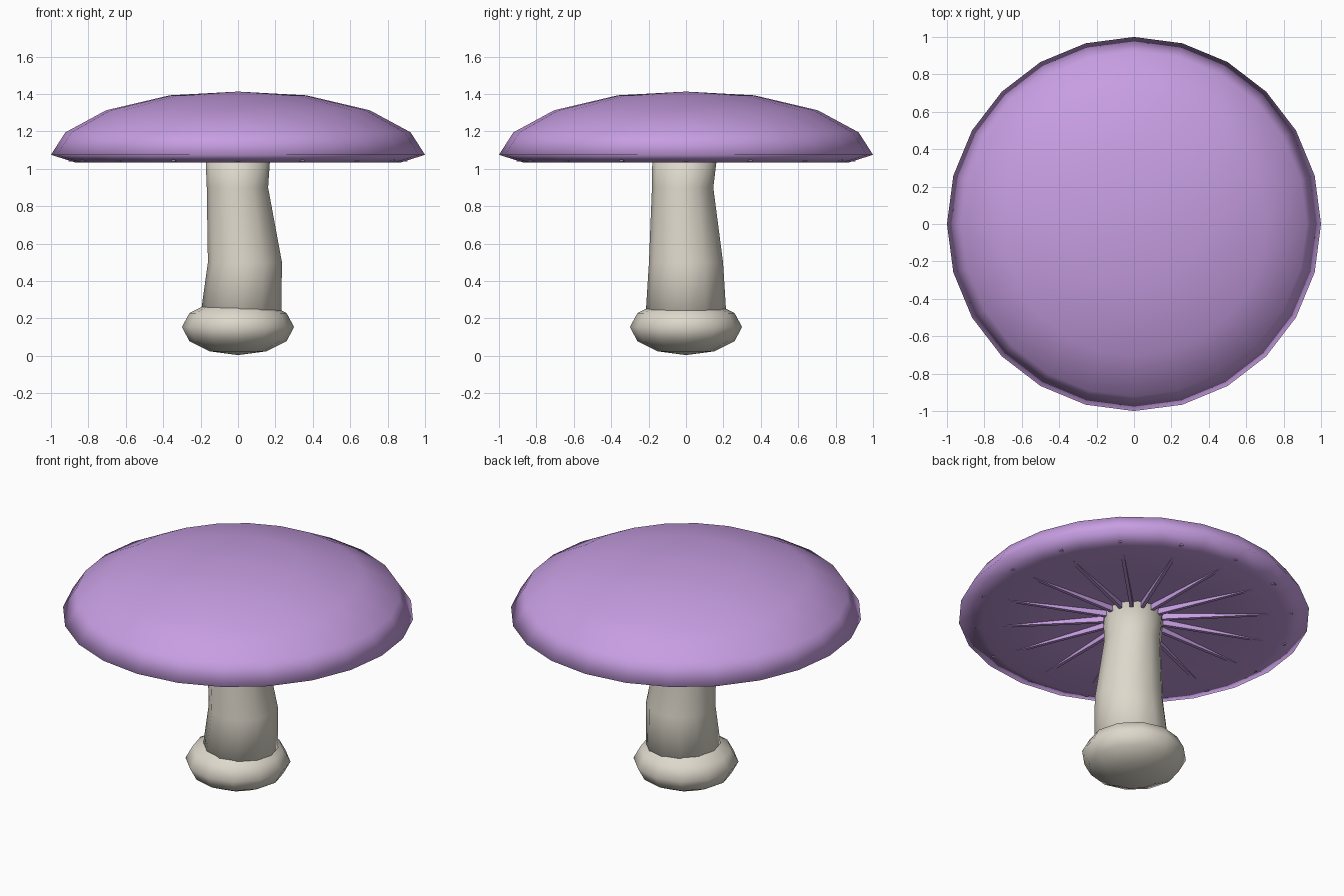
import bpy
import bmesh
from math import sin, cos, pi
from mathutils import Matrix

old = bpy.data.objects.get("Cube")
if old:
    bpy.data.objects.remove(old, do_unlink=True)


def material(name, rgb):
    mat = bpy.data.materials.new(name)
    mat.use_nodes = True
    mat.diffuse_color = (*rgb, 1)
    mat.node_tree.nodes["Principled BSDF"].inputs["Base Color"].default_value = (*rgb, 1)
    return mat


def finish(bm, name, mat, smooth):
    bmesh.ops.recalc_face_normals(bm, faces=bm.faces[:])
    for f in bm.faces:
        f.smooth = smooth
    mesh = bpy.data.meshes.new(name)
    bm.to_mesh(mesh)
    bm.free()
    mesh.materials.append(mat)
    obj = bpy.data.objects.new(name, mesh)
    bpy.context.collection.objects.link(obj)
    return obj


def loft(name, rings, sides, mat):
    """Join circles (radius, z, x, y); a zero radius makes a pole."""
    bm = bmesh.new()
    loops = []
    for r, z, x, y in rings:
        n = sides if r > 0 else 1
        loops.append([bm.verts.new((x + r * cos(2 * pi * i / sides),
                                    y + r * sin(2 * pi * i / sides), z))
                      for i in range(n)])
    for a, b in zip(loops, loops[1:]):
        for i in range(sides):
            j = (i + 1) % sides
            corners = [a[i % len(a)], a[j % len(a)], b[j % len(b)], b[i % len(b)]]
            bm.faces.new(list(dict.fromkeys(corners)))
    for end in (loops[0], loops[-1]):
        if len(end) > 1:
            bm.faces.new(end)
    return finish(bm, name, mat, True)


purple = material("soft purple", (0.57, 0.34, 0.76))
cream = material("warm cream", (0.73, 0.69, 0.60))

# Cap: domed top, rolled rim and shallow hollow underside
cap = [(0, 1.413), (0.365, 1.393), (0.705, 1.313), (0.923, 1.195), (1.0, 1.075),
       (0.87, 1.034), (0.5, 1.057), (0.17, 1.075), (0, 1.08)]
loft("cap", [(r, z, 0, 0) for r, z in cap], 24, purple)

# Gills: thin radial blades under the cap
GILLS, INNER, OUTER, LOW, HIGH = 16, 0.12, 0.905, 1.04, 1.09
bm = bmesh.new()
for i in range(GILLS):
    place = (Matrix.Rotation(2 * pi * i / GILLS, 4, "Z")
             @ Matrix.Translation(((INNER + OUTER) / 2, 0, (LOW + HIGH) / 2))
             @ Matrix.Diagonal((OUTER - INNER, 0.02, HIGH - LOW, 1)))
    bmesh.ops.create_cube(bm, size=1, matrix=place)
finish(bm, "gills", purple, False)

# Stem: slightly crooked column
loft("stem", [(0.222, 0.12, 0.008, 0), (0.198, 0.5, 0.037, 0),
              (0.164, 0.9, -0.003, -0.018), (0.176, 1.12, 0, -0.003)], 12, cream)

# Bulb: flattened ball at the foot of the stem
bulb = [(0.3 * sin(pi * i / 6) if 0 < i < 6 else 0, 0.154 - 0.15 * cos(pi * i / 6), 0, 0)
        for i in range(7)]
loft("bulb", bulb, 12, cream)
